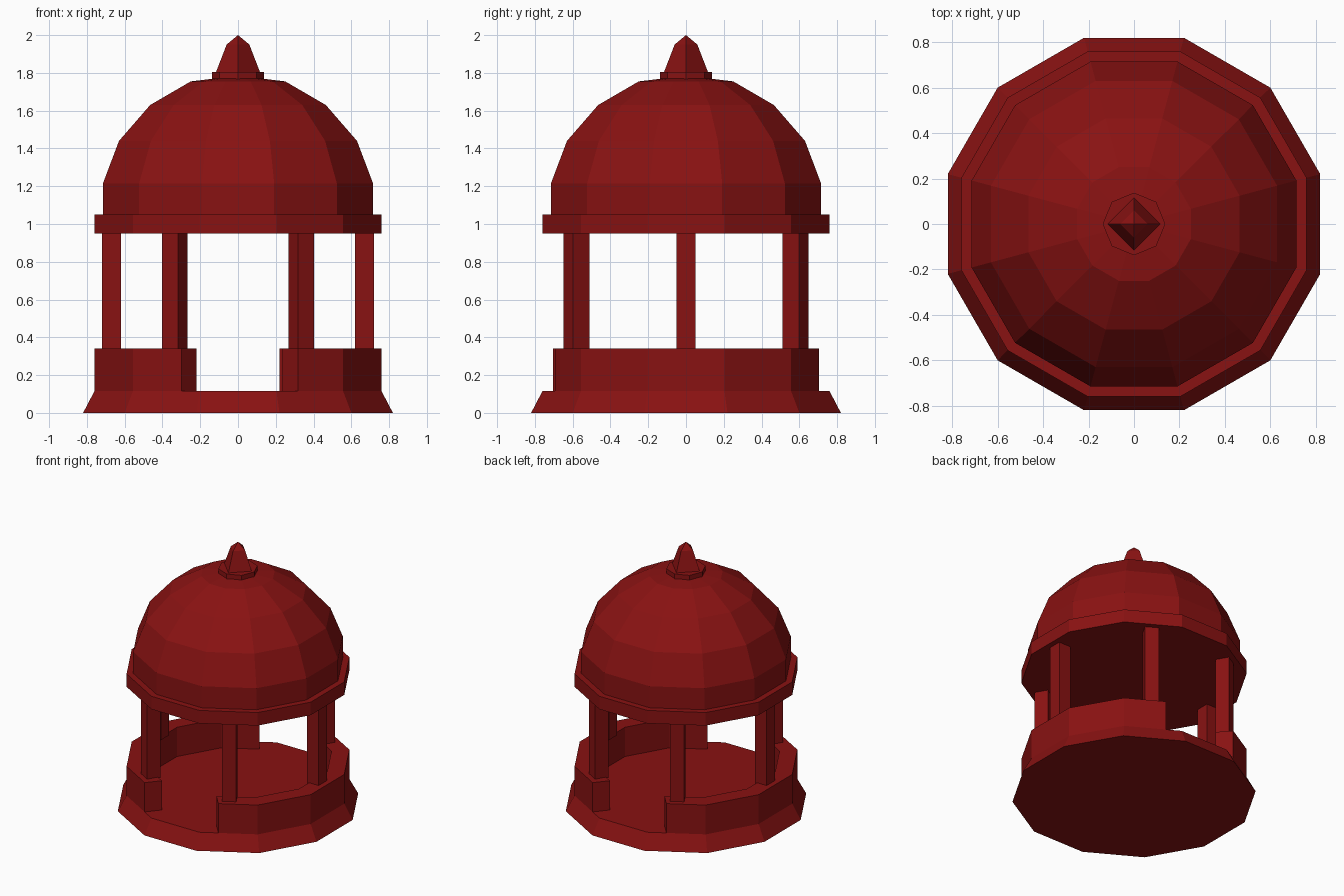
import bpy, bmesh
from math import sin, cos, pi, radians

if "Cube" in bpy.data.objects:
    bpy.data.objects.remove(bpy.data.objects["Cube"])

red = bpy.data.materials.new("red_paint")
red.diffuse_color = (0.25, 0.006, 0.006, 1)
red.use_nodes = True
red.node_tree.nodes["Principled BSDF"].inputs["Base Color"].default_value = red.diffuse_color


def finish(name, bm):
    bmesh.ops.recalc_face_normals(bm, faces=bm.faces)
    mesh = bpy.data.meshes.new(name)
    bm.to_mesh(mesh)
    bm.free()
    mesh.materials.append(red)
    ob = bpy.data.objects.new(name, mesh)
    bpy.context.collection.objects.link(ob)
    return ob


def lathe(name, profile, sides, start):
    """Closed faceted solid from (corner radius, z) pairs, radius 0 = apex."""
    bm = bmesh.new()
    rings = []
    for r, z in profile:
        count = sides if r > 0 else 1
        rings.append([bm.verts.new((r * cos(start + 2 * pi * i / sides),
                                    r * sin(start + 2 * pi * i / sides), z))
                      for i in range(count)])
    for a, b in zip(rings, rings[1:]):
        for i in range(sides):
            j = (i + 1) % sides
            bm.faces.new((a[i], a[j], b[0]) if len(b) == 1 else (a[i], a[j], b[j], b[i]))
    for ring in (rings[0], rings[-1]):
        if len(ring) > 1:
            bm.faces.new(ring)
    return finish(name, bm)


def twelve(name, profile):
    """Twelve-sided part, profile measured to the flats."""
    return lathe(name, [(r / cos(pi / 12), z) for r, z in profile], 12, pi / 12)


# plinth, ring beam and dome
twelve("plinth", [(0.82, 0), (0.76, 0.115)])
twelve("ring_beam", [(0.76, 0.95), (0.76, 1.05)])
twelve("dome", [(0.715, 1.04), (0.715, 1.215), (0.63, 1.44), (0.465, 1.63),
                (0.25, 1.755), (0, 1.785)])

# finial
lathe("finial_base", [(0.138, 1.755), (0.138, 1.805)], 8, 0)
lathe("finial_spike", [(0.118, 1.80), (0.06, 1.95), (0, 2.0)], 4, 0)


def polar(flat, deg):
    """Point on a twelve-sided outline at the given angle."""
    r = flat / cos(radians((deg + 15) % 30 - 15))
    return r * cos(radians(deg)), r * sin(radians(deg))


# low walls, leaving openings front and back
def low_wall(name, turn):
    bm = bmesh.new()
    corners = [-45, -15, 15, 45]
    outer = [polar(0.76, a + turn) for a in [-65.3] + corners + [67]]
    inner = [polar(0.638, a + turn) for a in [-68.5] + corners + [70.2]]
    loops = [[bm.verts.new((x, y, z)) for x, y in side]
             for z in (0.11, 0.34) for side in (outer, inner)]
    lo, li, uo, ui = loops
    for a, b in ((lo, li), (uo, ui), (lo, uo), (li, ui)):
        for i in range(5):
            bm.faces.new((a[i], a[i + 1], b[i + 1], b[i]))
    for i in (0, -1):
        bm.faces.new((lo[i], li[i], ui[i], uo[i]))
    finish(name, bm)


low_wall("right_wall", 0)
low_wall("left_wall", 180)

# six square columns
for k in range(6):
    a = k * pi / 3
    column = lathe(f"column_{k + 1}", [(0.05 * 2 ** 0.5, 0.33), (0.05 * 2 ** 0.5, 0.96)], 4, pi / 4)
    column.location = (0.67 * cos(a), 0.67 * sin(a), 0)
    column.rotation_euler.z = a
